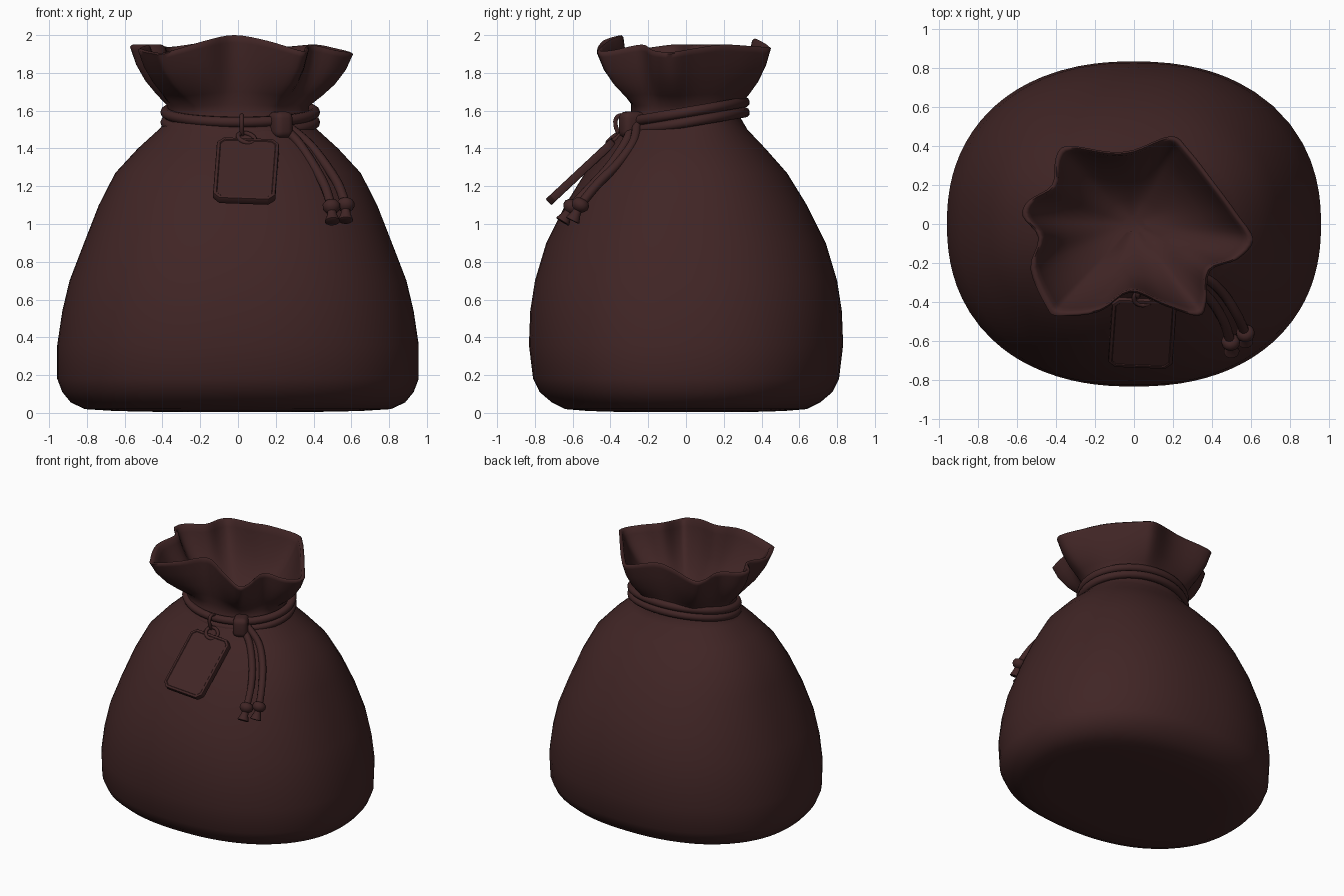
import bpy, bmesh, math
from mathutils import Vector, Matrix

if "Cube" in bpy.data.objects:
    bpy.data.objects.remove(bpy.data.objects["Cube"])

brown = bpy.data.materials.new("dark_brown")
brown.diffuse_color = (0.052, 0.0185, 0.0185, 1)
brown.use_nodes = True
brown.node_tree.nodes["Principled BSDF"].inputs["Base Color"].default_value = brown.diffuse_color


def finish(ob, angle=50):
    ob.data.materials.clear()
    ob.data.materials.append(brown)
    for o in bpy.context.selected_objects:
        o.select_set(False)
    bpy.context.view_layer.objects.active = ob
    ob.select_set(True)
    bpy.ops.object.shade_smooth_by_angle(angle=math.radians(angle))


def from_bmesh(name, bm, angle=50):
    bmesh.ops.recalc_face_normals(bm, faces=bm.faces)
    me = bpy.data.meshes.new(name)
    bm.to_mesh(me)
    bm.free()
    ob = bpy.data.objects.new(name, me)
    bpy.context.collection.objects.link(ob)
    finish(ob, angle)
    return ob


def catmull(pts, steps, closed):
    pts = [Vector(p) for p in pts]
    n, out = len(pts), []
    for i in range(n if closed else n - 1):
        g = lambda k: pts[k % n] if closed else pts[min(max(k, 0), n - 1)]
        a, b, c, d = g(i - 1), g(i), g(i + 1), g(i + 2)
        for s in range(steps):
            t = s / steps
            out.append(0.5 * (2 * b + (c - a) * t + (2 * a - 5 * b + 4 * c - d) * t * t
                              + (3 * b - a - 3 * c + d) * t ** 3))
    return out if closed else out + [pts[-1]]


def tube(name, pts, radius, closed=False, steps=6):
    cu = bpy.data.curves.new(name, 'CURVE')
    cu.dimensions = '3D'
    cu.bevel_depth = radius
    cu.bevel_resolution = 3
    cu.use_fill_caps = True
    path = catmull(pts, steps, closed)
    sp = cu.splines.new('POLY')
    sp.points.add(len(path) - 1)
    for p, co in zip(sp.points, path):
        p.co = (*co, 1)
    sp.use_cyclic_u = closed
    ob = bpy.data.objects.new(name, cu)
    bpy.context.collection.objects.link(ob)
    for o in bpy.context.selected_objects:
        o.select_set(False)
    bpy.context.view_layer.objects.active = ob
    ob.select_set(True)
    bpy.ops.object.convert(target='MESH')
    finish(bpy.context.view_layer.objects.active)


# Sack: rounded-oval body rings blending into a ruffled rim, then a funnel inside
rim = catmull([
    (.61, -.08, 1.91), (.53, .05, 1.93), (.42, .2, 1.95), (.28, .38, 1.94), (.19, .45, 1.94),
    (0, .38, 1.98), (-.13, .37, 1.97), (-.34, .40, 1.94), (-.40, .34, 1.94), (-.42, .2, 1.95),
    (-.54, .12, 1.95), (-.57, .04, 1.95), (-.49, -.07, 1.95), (-.53, -.23, 1.93),
    (-.45, -.42, 1.91), (-.39, -.47, 1.91), (-.18, -.45, 1.97), (-.02, -.35, 2.0),
    (.16, -.42, 1.97), (.33, -.47, 1.92), (.37, -.40, 1.92), (.39, -.24, 1.95),
    (.53, -.18, 1.92)], 4, True)


def oval(p, hx, hy, n=2.25):
    a = math.atan2(p.y, p.x)
    c, s = abs(math.cos(a)), abs(math.sin(a))
    r = ((c / hx) ** n + (s / hy) ** n) ** (-1 / n)
    return Vector((r * math.cos(a), r * math.sin(a), 0))


def ruffle(p, t, zt, scale=1.0):
    # t: outward blend from neck to rim, zt: height blend
    v = oval(p, .36, .285, 2).lerp(Vector((p.x, p.y, 0)), t) * scale
    v.z = 1.6 + (p.z - 1.6) * zt
    return v


rings = []
for z, hx, hy in [(.005, .4, .35), (.01, .65, .52), (.02, .81, .64), (.055, .885, .71),
                  (.11, .93, .775), (.18, .957, .81), (.36, .957, .832), (.54, .93, .825),
                  (.7, .892, .80), (.9, .815, .74), (1.1, .737, .64), (1.27, .65, .535),
                  (1.4, .53, .42), (1.5, .42, .325), (1.56, .365, .29)]:
    rings.append([oval(p, hx, hy) + Vector((0, 0, z)) for p in rim])
for t, zt, s in [(.08, .08, 1), (.35, .25, 1), (.62, .45, 1), (.85, .7, 1), (.96, .9, 1),
                 (1, .97, 1), (1, 1, .975), (.98, .97, .95), (.93, .85, .94), (.8, .65, .92),
                 (.58, .42, .9), (.4, .2, .82), (.3, 0, .65), (.25, -.2, .4), (.2, -.3, .15)]:
    rings.append([ruffle(p, t, zt, s) for p in rim])
bm = bmesh.new()
vr = [[bm.verts.new(c) for c in r] for r in rings]
n = len(rim)
for a, b in zip(vr, vr[1:]):
    for i in range(n):
        j = (i + 1) % n
        bm.faces.new((a[i], a[j], b[j], b[i]))
bm.faces.new(vr[0][::-1])
bm.faces.new(vr[-1])
from_bmesh("sack", bm, 80)

# Two cord loops around the neck, tilted down at the front
for name, dz in (("lower_cord", -.027), ("upper_cord", .027)):
    loop = []
    for k in range(24):
        a = k * math.tau / 24
        y = .31 * math.sin(a)
        loop.append((.395 * math.cos(a) + .012, y, 1.565 + .17 * y + dz))
    tube(name, loop, .028, True, 2)

# Knot holding the cords
bm = bmesh.new()
bmesh.ops.create_cube(bm, size=1, matrix=Matrix.Translation((.225, -.285, 1.525))
                      @ Matrix.Rotation(.45, 4, 'Z') @ Matrix.Diagonal((.105, .13, .14, 1)))
bmesh.ops.bevel(bm, geom=bm.edges[:], offset=.035, segments=4, affect='EDGES', profile=.5)
from_bmesh("knot", bm)


# Hanging cord tails, each with an end knot and a flared tip
def spin(name, base, direction, prof):
    bm = bmesh.new()
    q = Vector((0, 0, 1)).rotation_difference(Vector(direction))
    rs = []
    for h, r in prof:
        rs.append([bm.verts.new(Vector(base) + q @ Vector((r * math.cos(k * math.tau / 14),
                   r * math.sin(k * math.tau / 14), h))) for k in range(14)])
    for a, b in zip(rs, rs[1:]):
        for i in range(14):
            bm.faces.new((a[i], a[i - 1], b[i - 1], b[i]))
    bm.faces.new(rs[0])
    bm.faces.new(rs[-1])
    from_bmesh(name, bm)


tails = [("left", [(.25, -.29, 1.5), (.32, -.32, 1.43), (.40, -.40, 1.31), (.46, -.50, 1.2),
                   (.495, -.605, 1.09)], (.05, -.5, -.8)),
         ("right", [(.26, -.26, 1.52), (.37, -.28, 1.43), (.46, -.36, 1.32), (.53, -.47, 1.21),
                    (.57, -.56, 1.1)], (0, -.4, -.8))]
for side, path, d in tails:
    tube(side + "_tail", path, .025)
    spin(side + "_tail_end", path[-1], d,
         [(-.035, .02), (-.028, .036), (-.012, .047), (.008, .047), (.024, .036), (.032, .024),
          (.05, .026), (.075, .035), (.09, .04), (.094, .034)])

# Tag: chamfered plate with a slightly raised border, tilted off the sack
bm = bmesh.new()
w, h, c = .165, .235, .035
outline = [(w - c, -h), (w, -h + c), (w, h - c), (w - c, h),
           (c - w, h), (-w, h - c), (-w, c - h), (c - w, -h)]
face = bm.faces.new([bm.verts.new((x, y, -.022)) for x, y in outline])
ext = bmesh.ops.extrude_face_region(bm, geom=[face])
bmesh.ops.translate(bm, vec=(0, 0, .044), verts=[v for v in ext['geom'] if isinstance(v, bmesh.types.BMVert)])
bmesh.ops.recalc_face_normals(bm, faces=bm.faces)
bmesh.ops.bevel(bm, geom=bm.edges[:], offset=.006, segments=2, affect='EDGES', profile=.5)
top = max(bm.faces, key=lambda f: f.calc_center_median().z * 10 + f.calc_area())
bmesh.ops.inset_region(bm, faces=[top], thickness=.012)
bmesh.ops.inset_region(bm, faces=[top], thickness=.004, depth=-.004)
bm.transform(Matrix.Translation((.043, -.552, 1.28)) @ Matrix.Rotation(math.radians(43), 4, 'X')
             @ Matrix.Rotation(math.radians(-3), 4, 'Z'))
from_bmesh("tag", bm, 35)


# Small rings tying the tag to the cord
def ring(name, centre, u, v, radius):
    tube(name, [Vector(centre) + Vector(u) * math.cos(k * math.tau / 12)
                + Vector(v) * math.sin(k * math.tau / 12) for k in range(12)], radius, True, 2)


ring("cord_ring", (.02, -.325, 1.51), (0, .045, 0), (0, -.02, .065), .012)
ring("tag_ring", (.045, -.38, 1.455), (.045, 0, -.01), (0, .035, .025), .012)
